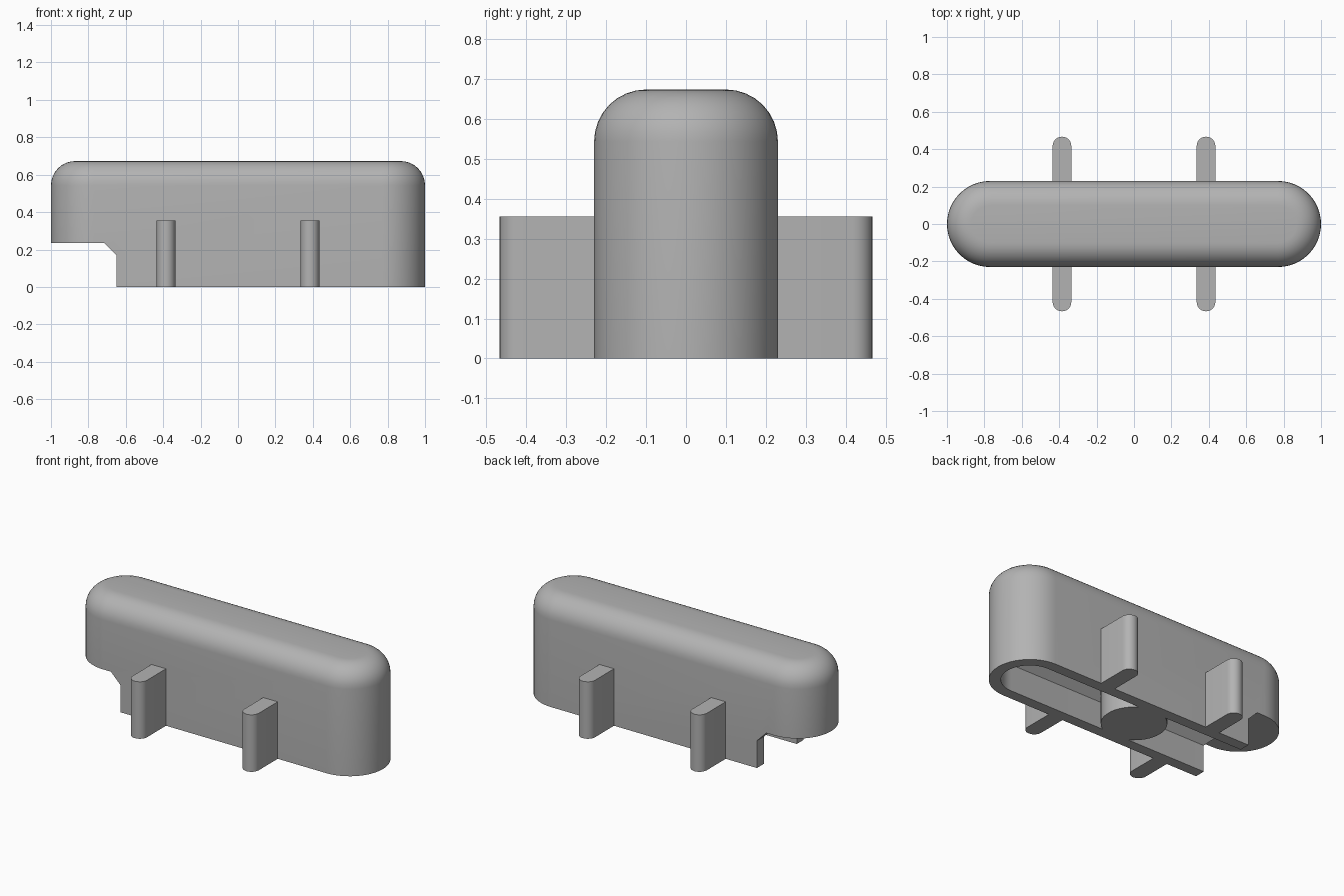
import bpy, bmesh
from math import pi, cos, sin, radians

if "Cube" in bpy.data.objects:
    bpy.data.objects.remove(bpy.data.objects["Cube"], do_unlink=True)

grey = bpy.data.materials.new("plain grey")
grey.use_nodes = True
grey.diffuse_color = (0.45, 0.45, 0.45, 1)
grey.node_tree.nodes["Principled BSDF"].inputs["Base Color"].default_value = grey.diffuse_color


def prism(name, points, offset, bevel=0, segments=1):
    """Extrude a closed outline along offset; optionally bevel the far rim."""
    bm = bmesh.new()
    base = bm.faces.new([bm.verts.new(p) for p in points])
    top = bmesh.ops.extrude_face_region(bm, geom=[base], use_keep_orig=True)
    moved = [v for v in top["geom"] if isinstance(v, bmesh.types.BMVert)]
    bmesh.ops.translate(bm, verts=moved, vec=offset)
    bmesh.ops.recalc_face_normals(bm, faces=bm.faces)
    if bevel:
        rim = [e for e in bm.edges if all(v in moved for v in e.verts)]
        bmesh.ops.bevel(bm, geom=rim, offset=bevel, segments=segments,
                        profile=0.5, affect='EDGES')
    mesh = bpy.data.meshes.new(name)
    bm.to_mesh(mesh)
    bm.free()
    mesh.materials.append(grey)
    ob = bpy.data.objects.new(name, mesh)
    bpy.context.collection.objects.link(ob)
    return ob


def stadium(half, r, z=0, steps=24):
    """Outline with two round ends, lying along x."""
    return [(side * half + r * cos(a), r * sin(a), z)
            for side, start in ((1, -pi / 2), (-1, pi / 2))
            for a in (start + pi * i / steps for i in range(steps + 1))]


def cut(target, cutter):
    cutter.hide_render = True
    mod = target.modifiers.new("cut", 'BOOLEAN')
    mod.operation = 'DIFFERENCE'
    mod.solver = 'EXACT'
    mod.object = cutter
    bpy.context.view_layer.objects.active = target
    bpy.ops.object.modifier_apply(modifier=mod.name)
    bpy.data.objects.remove(cutter, do_unlink=True)


# Round-ended body with a rolled top edge
body = prism("body", stadium(0.77, 0.23), (0, 0, 0.673), 0.13, 8)

# Shallow underside cavity with a chamfered ceiling
cut(body, prism("cavity_cutter", stadium(0.77, 0.162, -0.1), (0, 0, 0.335), 0.065))

# Chamfered notch under one end
notch = [(-1.2, -0.1), (-0.65, -0.1), (-0.65, 0.17), (-0.715, 0.235), (-1.2, 0.235)]
cut(body, prism("notch_cutter", [(x, -0.5, z) for x, z in notch], (0, 1, 0)))

# Round boss in the middle of the cavity
r = 0.188
boss = prism("centre_boss", [(r * cos(a), r * sin(a), 0)
             for a in (2 * pi * i / 48 for i in range(48))], (0, 0, 0.3))

# Round-tipped side ribs
parts = [body, boss]
for end, x in (("left", 0.385), ("right", -0.385)):
    for face, side in (("front", -1), ("back", 1)):
        tip = [(x + 0.05 * cos(a), side * (0.417 + 0.05 * sin(a)), 0)
               for a in (pi * i / 12 for i in range(13))]
        root = [(x - 0.05, side * 0.2, 0), (x + 0.05, side * 0.2, 0)]
        parts.append(prism(f"{face}_{end}_rib", tip + root, (0, 0, 0.355)))

# Smooth shading with sharp edges kept
bpy.ops.object.select_all(action='DESELECT')
for ob in parts:
    ob.select_set(True)
bpy.context.view_layer.objects.active = body
bpy.ops.object.shade_smooth_by_angle(angle=radians(30))
